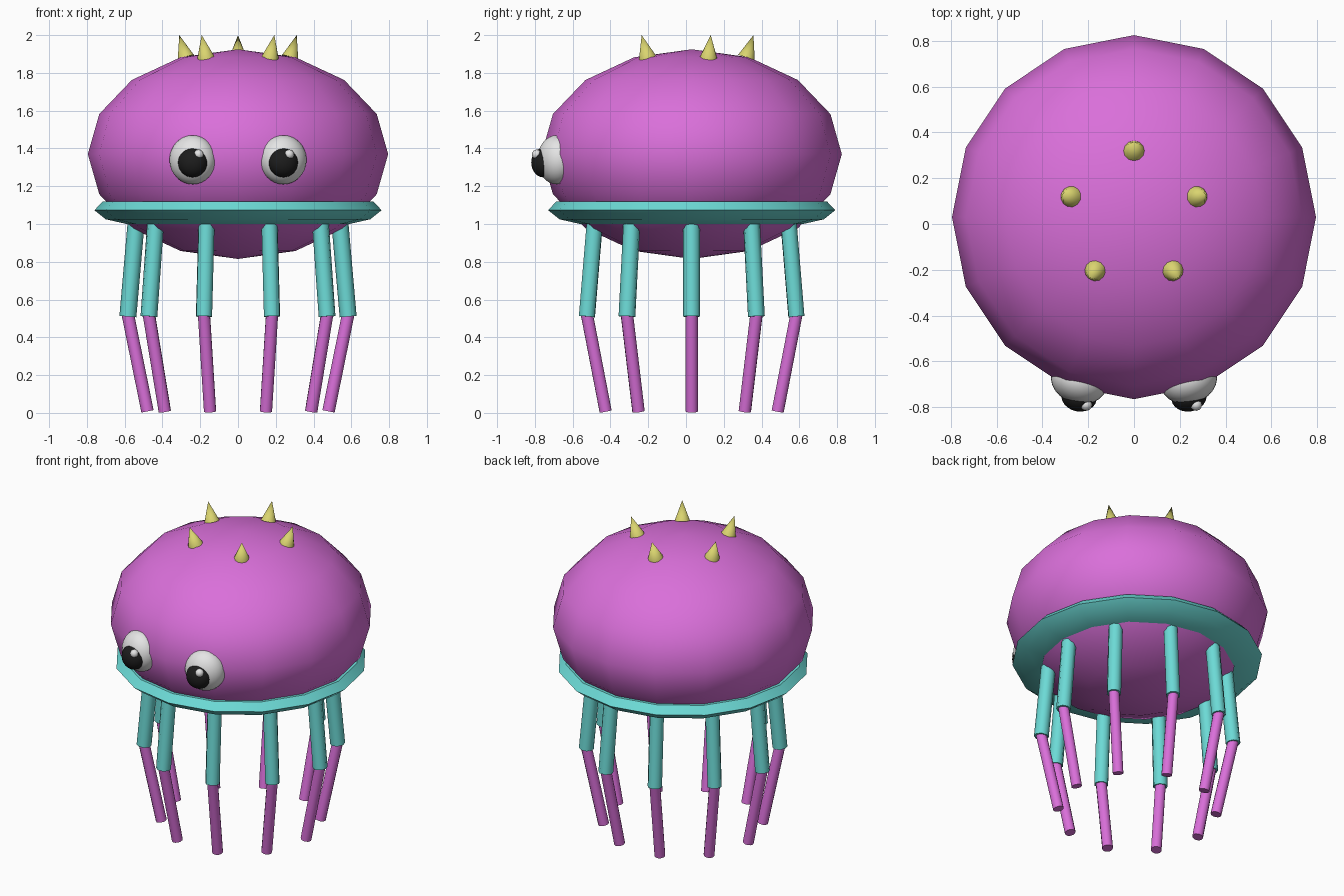
import bpy, bmesh
from math import sin, cos, pi, radians
from mathutils import Vector

if "Cube" in bpy.data.objects:
    bpy.data.objects.remove(bpy.data.objects["Cube"])

CENTRE_Y = 0.03


def material(name, colour):
    m = bpy.data.materials.new(name)
    m.use_nodes = True
    m.diffuse_color = (*colour, 1)
    m.node_tree.nodes["Principled BSDF"].inputs["Base Color"].default_value = (*colour, 1)
    return m


ORCHID = material("orchid", (0.70, 0.16, 0.70))
TEAL = material("teal", (0.15, 0.70, 0.67))
YELLOW = material("pale yellow", (0.70, 0.66, 0.16))
WHITE = material("eye white", (0.78, 0.78, 0.78))
BLACK = material("pupil black", (0.012, 0.012, 0.012))


def finish(name, mat, angle):
    ob = bpy.context.object
    ob.name = name
    ob.data.materials.append(mat)
    bpy.ops.object.shade_smooth_by_angle(angle=radians(angle))
    return ob


def ellipsoid(name, mat, loc, radii, segs, rings, turn=0):
    bpy.ops.mesh.primitive_uv_sphere_add(segments=segs, ring_count=rings, location=loc,
                                         rotation=(0, 0, turn))
    bpy.context.object.scale = radii
    return finish(name, mat, 60)


def rod(name, mat, start, end, r1, r2, sides, angle=50):
    start, end = Vector(start), Vector(end)
    axis = end - start
    bpy.ops.mesh.primitive_cone_add(vertices=sides, radius1=r1, radius2=r2, depth=axis.length,
                                    location=(start + end) / 2)
    bpy.context.object.rotation_euler = axis.to_track_quat('Z', 'Y').to_euler()
    return finish(name, mat, angle)


def polar(radius, angle, z):
    return (radius * cos(angle), CENTRE_Y + radius * sin(angle), z)


# Bell-shaped body
ellipsoid("body", ORCHID, (0, CENTRE_Y, 1.37), (0.795, 0.795, 0.555), 16, 8)

# Collar swept around the lower body
profile = [(0.59, 1.0), (0.70, 1.025), (0.76, 1.073), (0.717, 1.119), (0.62, 1.119)]
bm = bmesh.new()
loops = [[bm.verts.new(polar(r, i * pi / 8, z)) for r, z in profile] for i in range(16)]
for i, loop in enumerate(loops):
    after = loops[(i + 1) % 16]
    for j in range(len(profile)):
        k = (j + 1) % len(profile)
        bm.faces.new((loop[j], after[j], after[k], loop[k]))
bmesh.ops.recalc_face_normals(bm, faces=bm.faces)
mesh = bpy.data.meshes.new("collar")
bm.to_mesh(mesh)
bm.free()
collar = bpy.data.objects.new("collar", mesh)
bpy.context.collection.objects.link(collar)
bpy.ops.object.select_all(action='DESELECT')
collar.select_set(True)
bpy.context.view_layer.objects.active = collar
finish("collar", TEAL, 30)

# Ten jointed tentacles
for i in range(10):
    a = i * pi / 5
    rod(f"upper_tentacle_{i + 1}", TEAL, polar(0.583, a, 0.51), polar(0.54, a, 1.0),
        0.045, 0.045, 8)
    rod(f"lower_tentacle_{i + 1}", ORCHID, polar(0.479, a, 0.008), polar(0.583, a, 0.52),
        0.033, 0.033, 12)

# Crown of five spikes
for i in range(5):
    a = pi / 2 + i * 2 * pi / 5
    rod(f"spike_{i + 1}", YELLOW, polar(0.29, a, 1.882), polar(0.327, a, 2.0), 0.046, 0, 12)

# Eyes with pupils and glints
for side, s in (("left", 1), ("right", -1)):
    x = s * 0.24
    ellipsoid(f"{side}_eye", WHITE, (x, -0.685, 1.34), (0.125, 0.1, 0.13), 24, 16,
              s * radians(17))
    ellipsoid(f"{side}_pupil", BLACK, (x, -0.755, 1.325), (0.078, 0.064, 0.078), 24, 16,
              s * radians(10))
    ellipsoid(f"{side}_glint", WHITE, (x + 0.031, -0.79, 1.368), (0.026, 0.026, 0.026), 12, 8)
